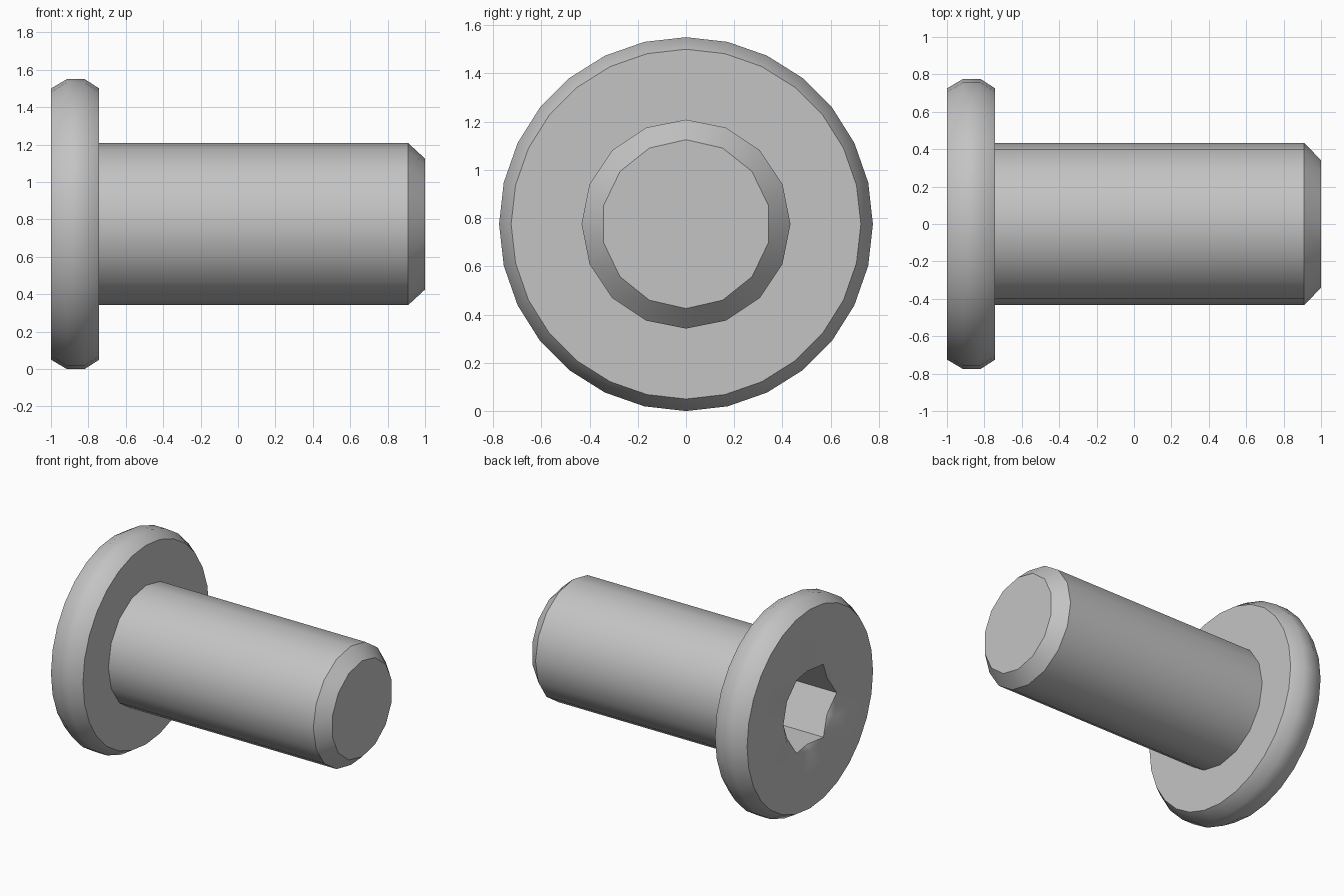
import bpy
import bmesh
import math

cube = bpy.data.objects.get("Cube")
if cube:
    bpy.data.objects.remove(cube)

AXIS_Z = 0.775  # height of the screw axis

steel = bpy.data.materials.new("plain grey steel")
steel.diffuse_color = (0.55, 0.55, 0.55, 1)
steel.use_nodes = True
steel.node_tree.nodes["Principled BSDF"].inputs["Base Color"].default_value = (0.55, 0.55, 0.55, 1)

bm = bmesh.new()


def ring(x, radius, count, start=0.0):
    """Polygon around the screw axis, counted from the top."""
    verts = []
    for i in range(count):
        a = start + math.tau * i / count
        verts.append(bm.verts.new((x, radius * math.sin(a), AXIS_Z + radius * math.cos(a))))
    return verts


def skin(a, b):
    """Join two rings, zipping triangles where their counts differ."""
    n, m = len(a), len(b)
    if n == m:
        for i in range(n):
            bm.faces.new((a[i], a[(i + 1) % n], b[(i + 1) % n], b[i]))
        return
    i = j = 0
    while i < n or j < m:
        if j >= m or (i < n and (i + 1) / n <= (j + 1) / m):
            bm.faces.new((a[i % n], a[(i + 1) % n], b[j % m]))
            i += 1
        else:
            bm.faces.new((a[i % n], b[(j + 1) % m], b[j % m]))
            j += 1


# Outer shell: socket mouth, bevelled head, shaft, chamfered tip
SOCKET_R = 0.307
mouth = ring(-1.0, SOCKET_R, 12)
shell = [
    mouth,
    ring(-1.0, 0.725, 28),
    ring(-0.915, 0.775, 28),
    ring(-0.82, 0.775, 28),
    ring(-0.742, 0.725, 28),
    ring(-0.742, 0.433, 16),
    ring(0.91, 0.433, 16),
    ring(1.0, 0.35, 14),
]
for a, b in zip(shell, shell[1:]):
    skin(a, b)
bm.faces.new(shell[-1])

# Hex socket with a shallow countersink around its mouth
floor = ring(-0.6, SOCKET_R, 6, math.radians(30))
mids = ring(-0.975, SOCKET_R * math.cos(math.radians(30)), 6, math.radians(60))
for k in range(6):
    c0, arc, c1 = (mouth[(2 * k + s) % 12] for s in (1, 2, 3))
    bm.faces.new((c0, arc, mids[k]))
    bm.faces.new((arc, c1, mids[k]))
    bm.faces.new((c0, mids[k], c1, floor[(k + 1) % 6], floor[k]))
bm.faces.new(floor)

bmesh.ops.recalc_face_normals(bm, faces=bm.faces[:])
mesh = bpy.data.meshes.new("socket_screw")
bm.to_mesh(mesh)
bm.free()
mesh.materials.append(steel)

screw = bpy.data.objects.new("socket_screw", mesh)
bpy.context.collection.objects.link(screw)
bpy.ops.object.select_all(action='DESELECT')
screw.select_set(True)
bpy.context.view_layer.objects.active = screw
bpy.ops.object.shade_smooth_by_angle(angle=math.radians(38))
